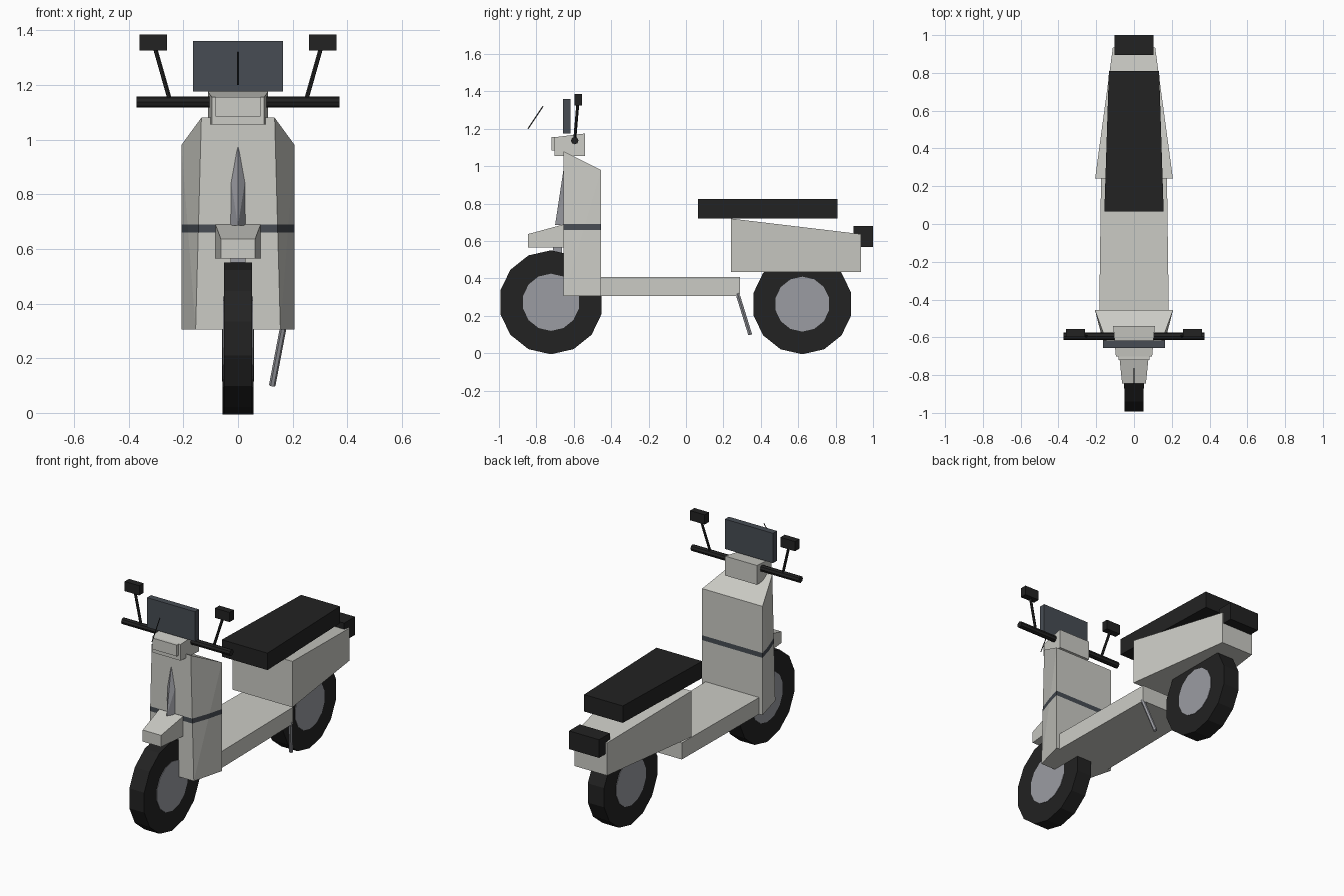
import bpy
import bmesh
from math import pi
from mathutils import Vector, Matrix

cube = bpy.data.objects.get("Cube")
if cube:
    bpy.data.objects.remove(cube, do_unlink=True)


def material(name, color):
    mat = bpy.data.materials.new(name)
    mat.use_nodes = True
    mat.diffuse_color = (*color, 1)
    mat.node_tree.nodes["Principled BSDF"].inputs["Base Color"].default_value = (*color, 1)
    return mat


CREAM = material("cream paint", (0.60, 0.60, 0.56))
BLACK = material("black rubber", (0.016, 0.016, 0.016))
GREY = material("grey metal", (0.33, 0.335, 0.365))
SLATE = material("slate trim", (0.063, 0.073, 0.088))


def finish(name, bm, *mats):
    bmesh.ops.recalc_face_normals(bm, faces=bm.faces[:])
    mesh = bpy.data.meshes.new(name)
    bm.to_mesh(mesh)
    bm.free()
    for mat in mats:
        mesh.materials.append(mat)
    obj = bpy.data.objects.new(name, mesh)
    bpy.context.collection.objects.link(obj)
    return obj


def hull(points):
    bm = bmesh.new()
    for p in points:
        bm.verts.new(p)
    bmesh.ops.convex_hull(bm, input=bm.verts[:])
    bmesh.ops.dissolve_limit(bm, angle_limit=0.01, verts=bm.verts[:], edges=bm.edges[:])
    return bm


def block(front, back, x=0):
    """Tapered block; each end is (y, bottom half width, top half width, bottom z, top z)."""
    points = []
    for y, low, high, z0, z1 in (front, back):
        for side in (-1, 1):
            points += [(x + side * low, y, z0), (x + side * high, y, z1)]
    return hull(points)


def box(x, half, y0, y1, z0, z1):
    return block((y0, half, half, z0, z1), (y1, half, half, z0, z1), x)


def rod(name, start, end, radius, mat, sides=8):
    start, end = Vector(start), Vector(end)
    axis = end - start
    turn = axis.to_track_quat('Z', 'Y').to_matrix().to_4x4()
    bm = bmesh.new()
    bmesh.ops.create_cone(bm, cap_ends=True, segments=sides, radius1=radius, radius2=radius,
                          depth=axis.length,
                          matrix=Matrix.Translation((start + end) / 2) @ turn)
    return finish(name, bm, mat)


def wheel(name, y, radius, half, rim):
    # Faceted tyre with a flat disc on each side
    for part, r, w, mat in (("tyre", radius, half, BLACK), ("rim", rim, half + 0.003, GREY)):
        bm = bmesh.new()
        bmesh.ops.create_cone(bm, cap_ends=True, segments=14, radius1=r, radius2=r, depth=2 * w)
        bmesh.ops.transform(bm, verts=bm.verts[:], matrix=Matrix.Translation((0, y, radius * 0.98))
                            @ Matrix.Rotation(pi / 2, 4, 'Y') @ Matrix.Rotation(pi / 2, 4, 'Z'))
        finish(name + "_" + part, bm, mat)


wheel("front_wheel", -0.722, 0.278, 0.051, 0.153)
wheel("rear_wheel", 0.622, 0.268, 0.056, 0.147)

# Leg shield with a painted band
bm = block((-0.655, 0.155, 0.134, 0.305, 1.08), (-0.455, 0.207, 0.207, 0.305, 0.98))
for z in (0.66, 0.69):
    bmesh.ops.bisect_plane(bm, geom=bm.verts[:] + bm.edges[:] + bm.faces[:],
                           plane_co=(0, 0, z), plane_no=(0, 0, 1))
for face in bm.faces:
    face.material_index = int(0.66 < face.calc_center_median().z < 0.69)
finish("leg_shield", bm, CREAM, SLATE)

# Front fender, fork and raised spine
finish("front_fender", block((-0.845, 0.063, 0.063, 0.565, 0.637),
                             (-0.65, 0.083, 0.083, 0.565, 0.69)), CREAM)
finish("fork", box(0, 0.028, -0.712, -0.662, 0.45, 0.6), GREY)
finish("shield_spine", hull([(0, -0.7, 0.685), (0, -0.656, 0.975),
                             (-0.03, -0.65, 0.685), (0.03, -0.65, 0.685),
                             (-0.028, -0.65, 0.86), (0.028, -0.65, 0.86)]), GREY)

# Handlebar housing, headlight, windscreen
finish("handlebar_housing", block((-0.702, 0.096, 0.096, 1.055, 1.155),
                                  (-0.54, 0.11, 0.11, 1.055, 1.175)), CREAM)
finish("headlight", box(0, 0.083, -0.72, -0.70, 1.085, 1.155), CREAM)
finish("windscreen", box(0, 0.165, -0.657, -0.618, 1.175, 1.36), SLATE)
rod("front_whisker", (0, -0.845, 1.2), (0, -0.765, 1.32), 0.003, BLACK, 4)

# Handlebar and mirrors
rod("handlebar", (-0.372, -0.595, 1.137), (0.372, -0.595, 1.137), 0.02, BLACK)
for side, label in ((1, "left"), (-1, "right")):
    rod(label + "_mirror_stem", (side * 0.248, -0.595, 1.14), (side * 0.305, -0.578, 1.34),
        0.008, BLACK, 6)
    finish(label + "_mirror", box(side * 0.31, 0.05, -0.597, -0.555, 1.325, 1.385), BLACK)

# Floor, rear body, seat, tail light and stand
finish("floorboard", block((-0.47, 0.184, 0.184, 0.305, 0.408),
                           (0.29, 0.174, 0.174, 0.305, 0.408)), CREAM)
finish("rear_body", block((0.24, 0.206, 0.206, 0.435, 0.72),
                          (0.935, 0.112, 0.112, 0.435, 0.637)), CREAM)
finish("seat", block((0.065, 0.157, 0.157, 0.72, 0.825),
                     (0.81, 0.133, 0.133, 0.72, 0.825)), BLACK)
finish("tail_light", box(0, 0.103, 0.895, 1.0, 0.567, 0.68), BLACK)
rod("kickstand", (0.167, 0.275, 0.32), (0.125, 0.343, 0.1), 0.012, GREY, 6)
